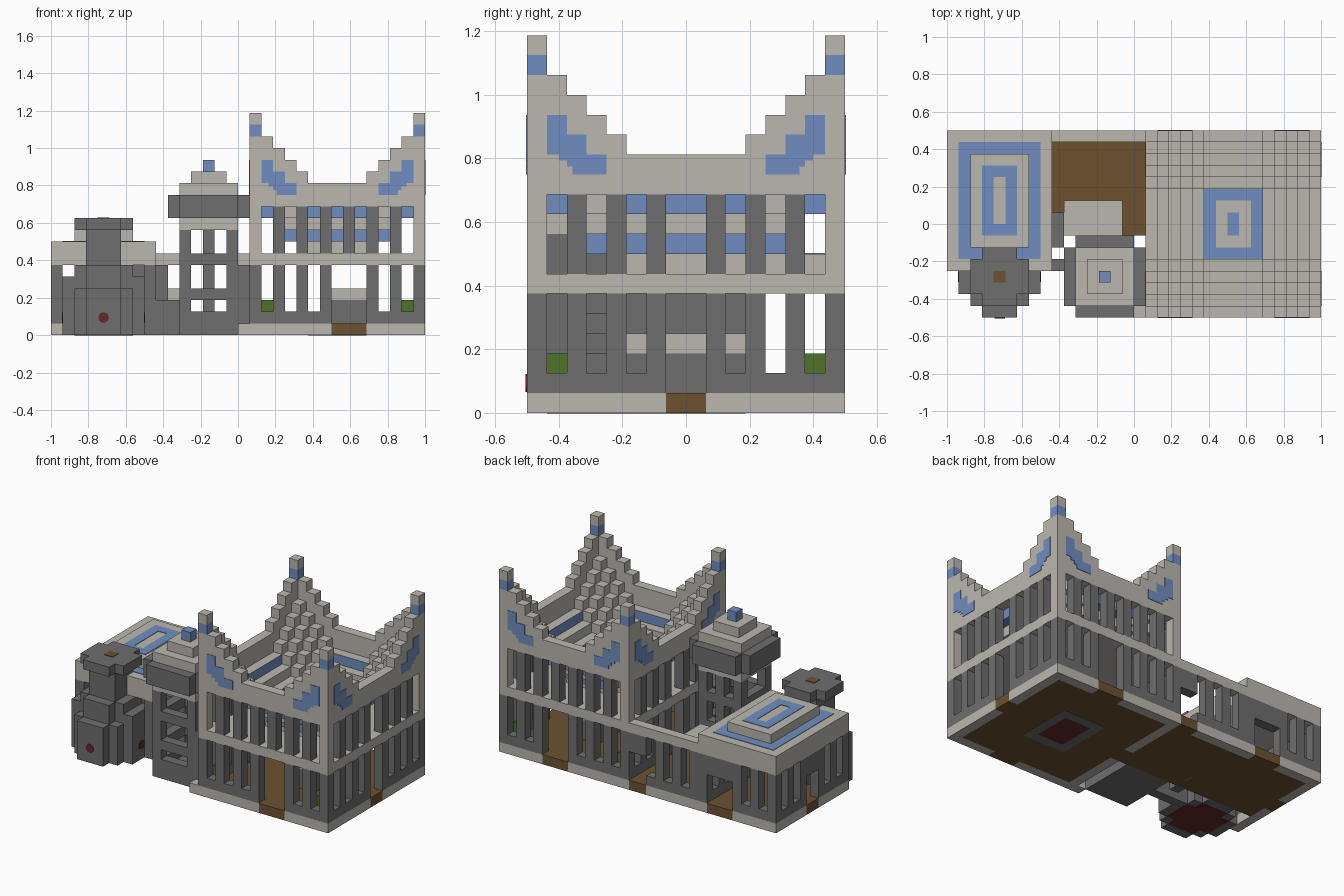
import bpy, bmesh
from mathutils import Matrix, Vector

if "Cube" in bpy.data.objects:
    bpy.data.objects.remove(bpy.data.objects["Cube"])

U = 1 / 16          # one building block
SKIN = 0.05         # thickness of painted plates, in blocks


def material(name, r, g, b):
    m = bpy.data.materials.new(name)
    m.use_nodes = True
    m.diffuse_color = (r, g, b, 1)
    m.node_tree.nodes["Principled BSDF"].inputs["Base Color"].default_value = (r, g, b, 1)
    return m


STONE = material("pale stone", .50, .47, .43)
DARK = material("dark stone", .156, .156, .156)
BLUE = material("blue", .16, .27, .53)
WOOD = material("brown wood", .15, .085, .03)
GREEN = material("leaf green", .08, .17, .02)
RED = material("dark red", .13, .02, .02)


def add_box(bm, x0, y0, z0, x1, y1, z1):
    size = Vector((x1 - x0, y1 - y0, z1 - z0)) * U
    mid = Vector(((x0 + x1) / 2 - 16, (y0 + y1) / 2 - 8, (z0 + z1) / 2)) * U
    new = bmesh.ops.create_cube(bm, size=1, matrix=Matrix.Translation(mid) @ Matrix.Diagonal((*size, 1)))
    return {f for v in new["verts"] for f in v.link_faces}


def finish(name, bm, *mats):
    mesh = bpy.data.meshes.new(name)
    bm.to_mesh(mesh)
    bm.free()
    for m in mats:
        mesh.materials.append(m)
    obj = bpy.data.objects.new(name, mesh)
    bpy.context.collection.objects.link(obj)
    return obj


def blocks(name, mat, *boxes):
    bm = bmesh.new()
    for b in boxes:
        add_box(bm, *b)
    return finish(name, bm, mat)


def frame(x0, y0, x1, y1, z0, z1, w=1):
    """Four boxes making a rectangular ring."""
    return [(x0, y0, z0, x1, y0 + w, z1), (x0, y1 - w, z0, x1, y1, z1),
            (x0, y0 + w, z0, x0 + w, y1 - w, z1), (x1 - w, y0 + w, z0, x1, y1 - w, z1)]


def wall(name, mat, axis, at, lo, hi, z0, z1, holes):
    """One-block wall along an axis, with holes given as (from, to, bottom, top)."""
    runs = []
    for c in range(lo, hi):
        spans, z = [], z0
        for a, b, za, zb in sorted(holes, key=lambda h: h[2]):
            if a <= c < b:
                spans.append((z, za))
                z = zb
        spans = [s for s in spans + [(z, z1)] if s[1] > s[0]]
        if runs and runs[-1][2] == spans:
            runs[-1][1] = c + 1
        else:
            runs.append([c, c + 1, spans])
    out = []
    for a, b, spans in runs:
        for s, t in spans:
            out.append((a, at, s, b, at + 1, t) if axis == "x" else (at, a, s, at + 1, b, t))
    return blocks(name, mat, *out)


def slits(cells, bottom=2, top=6):
    return [(c, c + 1, bottom, top) for c in cells]


# Plinth, door sills and wooden floors
wall("plinth_hall_front", STONE, "x", 0, 16, 32, 0, 1, [(24, 27, 0, 1)])
wall("plinth_back", STONE, "x", 15, 0, 32, 0, 1, [(24, 27, 0, 1), (15, 17, 0, 1), (5, 8, 0, 1)])
wall("plinth_hall_left_side", STONE, "y", 31, 1, 15, 0, 1, [(7, 9, 0, 1)])
wall("plinth_wing_side", STONE, "y", 0, 4, 15, 0, 1, [(9, 11, 0, 1)])
wall("plinth_between", STONE, "y", 17, 1, 15, 0, 1, [(7, 9, 0, 1)])
blocks("door_sills", WOOD, (24, 0, 0, 27, 1, 1), (24, 15, 0, 27, 16, 1), (15, 15, 0, 17, 16, 1),
       (5, 15, 0, 8, 16, 1), (31, 7, 0, 32, 9, 1), (0, 9, 0, 1, 11, 1), (17, 7, 0, 18, 9, 1))
blocks("floors", WOOD, (18, 1, 0, 31, 15, 1), (1, 7, 0, 17, 15, 1))
blocks("floor_inlay_border", DARK, *frame(22, 5, 27, 11, -SKIN / 2, SKIN))
blocks("floor_inlay", RED, (23, 6, -SKIN / 2, 26, 10, SKIN))

# Hall ground floor: sill, pillars and door openings
X_WIN = range(18, 32, 2)
Y_WIN = (1, 3, 5, 10, 12, 14)
door_x = slits([18, 20, 22, 28, 30]) + [(24, 27, 1, 6)]
door_y = slits(Y_WIN) + [(7, 9, 1, 6)]
wall("hall_front_wall", DARK, "x", 0, 17, 32, 1, 6, door_x)
wall("hall_back_wall", DARK, "x", 15, 17, 32, 1, 6, door_x)
for name, at in (("hall_outer_side_wall", 31), ("hall_inner_side_wall", 17)):
    wall(name, DARK, "y", at, 1, 15, 1, 6, door_y)

# Hall middle band and upper gallery
blocks("hall_upper_floor", STONE, (17, 0, 6, 32, 16, 7))
blocks("gallery_corners", STONE, *[(x, y, 7, x + 1, y + 1, 11) for x in (17, 31) for y in (0, 15)])
for at in (0, 15):
    wall("gallery_pillars", DARK, "x", at, 18, 31, 7, 11, slits(X_WIN, 7, 11))
for at in (17, 31):
    wall("gallery_pillars", DARK, "y", at, 1, 15, 7, 11, slits(Y_WIN, 7, 11) + [(7, 9, 7, 11)])

# Hall roof: a stepped bowl rising to four corner spires
RISE = [6, 4, 3, 2, 1, 0]
bm = bmesh.new()
for i in range(15):
    for j in range(16):
        dx, dy = min(i, 14 - i, 5), min(j, 15 - j, 5)
        h = 7 + RISE[dx] + RISE[dy]
        if h == 7:
            continue
        low = 11 if min(dx, dy) == 0 else h - 1
        tall = 17 if h == 19 else h
        faces = add_box(bm, 17 + i, j, low, 18 + i, j + 1, tall)
        if max(dx, dy) == 5 and min(dx, dy) in (1, 3):
            bm.normal_update()
            for f in faces:
                f.material_index = int(f.normal.z < .5)
finish("hall_stepped_roof", bm, STONE, BLUE)
corners = [(x, y) for x in (17, 31) for y in (0, 15)]
blocks("spire_bands", BLUE, *[(x, y, 17, x + 1, y + 1, 18) for x, y in corners])
blocks("spire_tips", STONE, *[(x, y, 18, x + 1, y + 1, 19) for x, y in corners])
blocks("roof_inlay", BLUE, *frame(22, 5, 27, 11, 7, 7 + SKIN), (24, 7, 7, 25, 9, 7 + SKIN))

# Blue stepped ornaments at each end of the four parapets
plates = []
for a, b, z0, z1 in ((1, 2, 13, 15), (2, 3, 12.4, 14), (1.6, 2, 12.7, 13), (3, 4, 12, 13), (2.3, 3, 12, 12.4)):
    for s, t in ((17 + a, 17 + b), (32 - b, 32 - a)):
        plates += [(s, -SKIN, z0, t, 0, z1), (s, 16, z0, t, 16 + SKIN, z1)]
    for s, t in ((a, b), (16 - b, 16 - a)):
        plates += [(17 - SKIN, s, z0, 17, t, z1), (32, s, z0, 32 + SKIN, t, z1)]
blocks("parapet_ornaments", BLUE, *plates)

# Hall furnishings
blocks("table_base", DARK, (24, 5, 1, 27, 11, 3))
blocks("table_top", STONE, (24, 5, 3, 27, 11, 4))
spots = [(x, y) for x in (18, 30) for y in (1, 14)]
blocks("planters", WOOD, *[(x, y, 1, x + 1, y + 1, 2) for x, y in spots])
blocks("bushes", GREEN, *[(x, y, 2, x + 1, y + 1, 3) for x, y in spots])

# Low wing and courtyard walls
wall("rear_wall", DARK, "x", 15, 0, 17, 1, 6,
     slits([1, 3, 10, 12, 14]) + [(5, 8, 1, 4), (15, 17, 1, 4)])
wing_side = slits([5, 7, 12, 14]) + [(9, 11, 1, 4)]
wall("wing_outer_wall", DARK, "y", 0, 4, 15, 1, 6, wing_side)
wall("wing_inner_wall", DARK, "y", 8, 4, 15, 1, 6, wing_side)
wall("wing_front_wall", DARK, "x", 4, 1, 8, 0, 6, slits([1, 7]))
blocks("courtyard_coping", STONE, (9, 15, 6, 17, 16, 7))
blocks("wing_roof", STONE, (0, 4, 6, 9, 16, 8), (2, 6, 8, 7, 14, 9))
blocks("wing_roof_inlay", BLUE, *frame(1, 5, 8, 15, 8, 8 + SKIN), *frame(3, 7, 6, 13, 9, 9 + SKIN))
blocks("passage_slab", STONE, (10, 7, 3, 15, 10, 4))
blocks("passage_walls", DARK, (9, 6, 0, 10, 9, 6), (8, 4, 0, 11, 5, 3), (11, 6, 0, 16, 7, 2),
       (16, 1, 1, 17, 2, 6))

# Square tower with slotted sides
slots = lambda a: [(a, a + 3, 2, 3), (a, a + 3, 4, 6), (a, a + 3, 7, 9)]
wall("tower_front", DARK, "x", 1, 11, 16, 0, 9, slots(12))
wall("tower_back", DARK, "x", 5, 11, 16, 0, 9, slots(12))
wall("tower_side", DARK, "y", 11, 2, 5, 0, 9, slots(2))
wall("tower_side", DARK, "y", 15, 2, 5, 0, 9, slots(2))
blocks("tower_centre_post", DARK, (13, 5, 4, 14, 6, 9))
blocks("tower_base", DARK, (12, 2, 0, 15, 5, 1))
blocks("tower_collar", STONE, (11, 1, 9, 16, 6, 10))
blocks("tower_cornice", DARK, (11, 0, 10, 16, 7, 12), (10, 1, 10, 11, 6, 12), (16, 1, 10, 17, 6, 12))
blocks("tower_roof", STONE, (11, 1, 12, 16, 6, 13), (12, 2, 13, 15, 5, 14))
blocks("tower_finial", BLUE, (13, 3, 14, 14, 4, 15))


# Round blocky furnace with a chimney
def disc(widths, z0, z1):
    n = len(widths)
    return [(4.5 - w / 2, 3.5 - n / 2 + k, z0, 4.5 + w / 2, 4.5 - n / 2 + k, z1) for k, w in enumerate(widths)]


blocks("furnace", DARK, *disc((3, 5, 7, 7, 7, 5, 3), 0, 4), *disc((3, 5, 7, 5, 3), 4, 5),
       (1, 2, 4, 8, 5, 5), (3, 0, 4, 6, 1, 4.02), *disc((3, 5, 5, 5, 3), 5, 6), *disc((3, 3, 3), 6, 9))
blocks("chimney_cap", DARK, *disc((3, 5, 5, 5, 3), 9, 10))
blocks("chimney_mouth", WOOD, (4, 3, 10, 5, 4, 10 + SKIN))
blocks("furnace_underside", RED, *disc((3, 5, 5, 5, 3), -SKIN / 2, 0))


def vent(name, x, y, turn):
    bm = bmesh.new()
    place = Matrix.Translation(Vector((x - 16, y - 8, 1.5)) * U) @ Matrix.Rotation(1.5708, 4, turn)
    bmesh.ops.create_cone(bm, cap_ends=True, segments=12, radius1=.028, radius2=.028, depth=.008, matrix=place)
    finish(name, bm, RED)


vent("furnace_vent_front", 4.5, 0, "X")
vent("furnace_vent_side", 8, 3.5, "Y")
vent("furnace_vent_outer", 1, 3.5, "Y")
